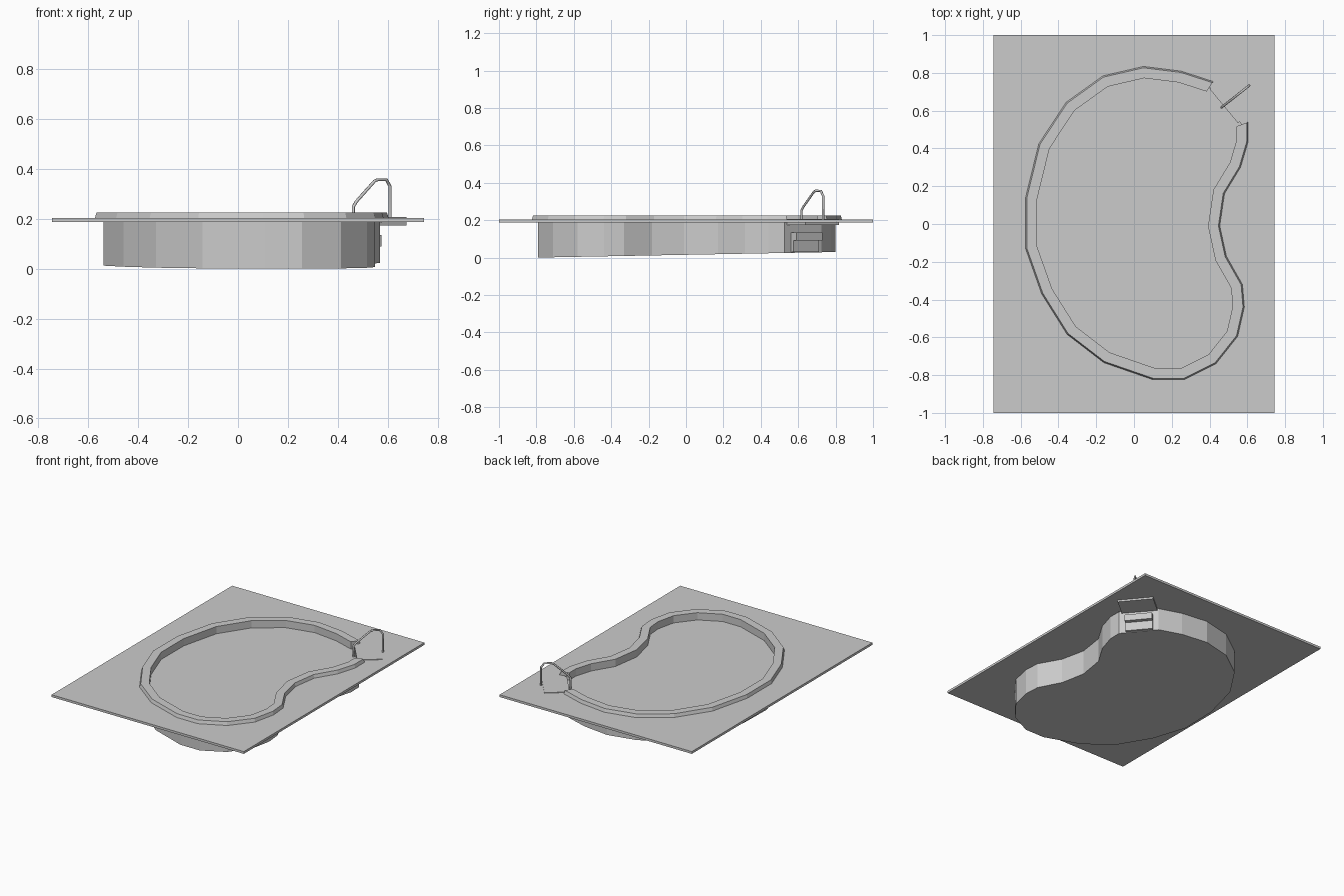
import bpy, bmesh, math
from mathutils import Vector

if "Cube" in bpy.data.objects:
    bpy.data.objects.remove(bpy.data.objects["Cube"])

# Kidney outline (outer coping edge), counter-clockwise, open at the entry corner
OUTLINE = [(.42, .755), (.25, .81), (.05, .835), (-.165, .785), (-.36, .645), (-.505, .425),
           (-.575, .14), (-.575, -.13), (-.49, -.37), (-.355, -.585), (-.16, -.735),
           (.10, -.825), (.265, -.825), (.435, -.74), (.55, -.595), (.585, -.44),
           (.575, -.32), (.49, -.17), (.455, -.01), (.48, .16), (.565, .30),
           (.605, .435), (.605, .54)]
OUTLINE = [Vector(p) for p in OUTLINE]
OUT = Vector((.77, .64)).normalized()      # direction out of the pool at the entry
SIDE = Vector((OUT.y, -OUT.x))
ENTRY = Vector((.475, .625))               # middle of the entry opening


def inset(d):
    """Mitred inward offset of the outline."""
    res, n = [], len(OUTLINE)
    for i, p in enumerate(OUTLINE):
        a = (p - OUTLINE[i - 1]).normalized()
        b = (OUTLINE[(i + 1) % n] - p).normalized()
        na, nb = Vector((-a.y, a.x)), Vector((-b.y, b.x))
        m = (na + nb).normalized()
        res.append(p + m * d / max(m.dot(na), .5))
    return res


def make(name, bm):
    bmesh.ops.recalc_face_normals(bm, faces=bm.faces)
    me = bpy.data.meshes.new(name)
    bm.to_mesh(me)
    bm.free()
    ob = bpy.data.objects.new(name, me)
    bpy.context.collection.objects.link(ob)
    return ob


def ring(bm, pts, z):
    return [bm.verts.new((p.x, p.y, z(p) if callable(z) else z)) for p in pts]


def bridge(bm, a, b, closed=True):
    n = len(a)
    for i in range(n if closed else n - 1):
        j = (i + 1) % n
        bm.faces.new((a[i], a[j], b[j], b[i]))


def prism(name, pts, z0, z1):
    bm = bmesh.new()
    a, b = ring(bm, pts, z0), ring(bm, pts, z1)
    bridge(bm, a, b)
    bm.faces.new(a)
    bm.faces.new(b)
    return make(name, bm)


def entry_block(name, d0, d1, width, z0, z1):
    pts = [ENTRY + OUT * d + SIDE * s * width / 2
           for d, s in ((d0, -1), (d1, -1), (d1, 1), (d0, 1))]
    return prism(name, pts, z0, z1)


wall = inset(.035)

# Ground slab with the pool opening cut out
bm = bmesh.new()
rect = [Vector(p) for p in ((-.745, -1), (.745, -1), (.745, 1), (-.745, 1))]
edges = []
for loop in (rect, wall):
    vs = ring(bm, loop, .187)
    edges += [bm.edges.new((vs[i - 1], vs[i])) for i in range(len(vs))]
bmesh.ops.triangle_fill(bm, edges=edges, use_beauty=True)
ext = bmesh.ops.extrude_face_region(bm, geom=bm.faces[:], use_keep_orig=True)
for v in ext["geom"]:
    if isinstance(v, bmesh.types.BMVert):
        v.co.z = .203
bmesh.ops.dissolve_limit(bm, angle_limit=.01, verts=bm.verts, edges=bm.edges)
make("ground_slab", bm)

# Pool shell with sloping floor
bm = bmesh.new()
low = ring(bm, wall, lambda p: max(0, .0187 * (p.y + .795)))
bridge(bm, low, ring(bm, wall, .19))
bm.faces.new(low)
make("pool_shell", bm)

# Water surface
bm = bmesh.new()
bm.faces.new(ring(bm, wall, .175))
make("water", bm)

# Raised coping, open at the entry
bm = bmesh.new()
inner = inset(.062)
rows = [ring(bm, OUTLINE, .2), ring(bm, inset(.008), .226),
        ring(bm, inner, .226), ring(bm, inner, .17)]
for a, b in zip(rows, rows[1:]):
    bridge(bm, a, b, closed=False)
for k in (0, -1):
    bm.faces.new([r[k] for r in rows])
make("coping", bm)

# Entry landing and the steps bulging out of the shell
entry_block("entry_landing", .0, .162, .235, .174, .207)
entry_block("upper_step", -.03, .055, .18, .09, .135)
entry_block("lower_step", -.03, .028, .18, .03, .09)

# Bent handrail
path = [(.463, .12), (.463, .25), (.475, .27), (.548, .352), (.56, .357), (.595, .357),
        (.61, .33), (.61, .19)]
cu = bpy.data.curves.new("handrail", 'CURVE')
cu.dimensions = '3D'
cu.bevel_depth = .0065
cu.bevel_resolution = 1
cu.use_fill_caps = True
sp = cu.splines.new('POLY')
sp.points.add(len(path) - 1)
for q, (x, z) in zip(sp.points, path):
    q.co = (x, .617 + (x - .463) * .79, z, 1)
rail = bpy.data.objects.new("handrail", cu)
bpy.context.collection.objects.link(rail)
